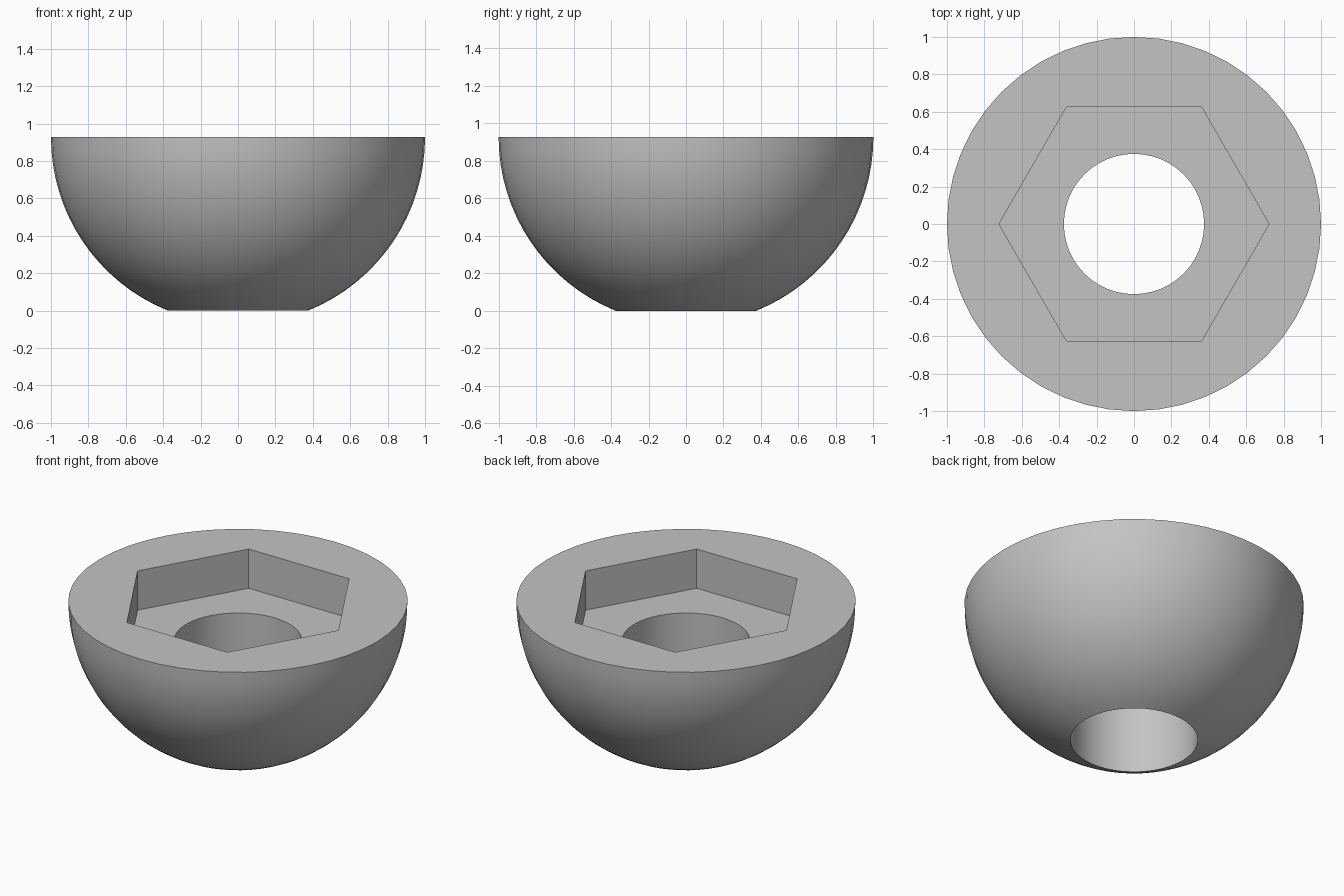
import bpy, bmesh, math

if "Cube" in bpy.data.objects:
    bpy.data.objects.remove(bpy.data.objects["Cube"])

SEGS = 48            # divisible by 6 so hexagon corners land on segments
HOLE_R = 0.375
TOP_Z = math.sqrt(1 - HOLE_R ** 2)   # sphere centre height, 0.927
FLOOR_Z = TOP_Z - 0.255
HEX_R = 0.722

grey = bpy.data.materials.new("light grey")
grey.diffuse_color = (0.55, 0.55, 0.55, 1)
grey.use_nodes = True
grey.node_tree.nodes["Principled BSDF"].inputs["Base Color"].default_value = grey.diffuse_color


def circle(r):
    return lambda a: r


def hexagon(a):
    # distance from centre to the hexagon edge at angle a
    return HEX_R * math.cos(math.pi / 6) / math.cos(a % (math.pi / 3) - math.pi / 6)


# Rings from the bottom of the bore, up the bowl, over the rim, into the pocket
start = math.acos(HOLE_R)
steps = 16
rings = []
for i in range(steps + 1):
    t = start * (1 - i / steps)
    rings.append((circle(math.cos(t)), TOP_Z - math.sin(t)))
rings += [(hexagon, TOP_Z), (hexagon, FLOOR_Z), (circle(HOLE_R), FLOOR_Z)]

bm = bmesh.new()
verts = []
for radius, z in rings:
    row = []
    for k in range(SEGS):
        a = 2 * math.pi * k / SEGS
        r = radius(a)
        row.append(bm.verts.new((r * math.cos(a), r * math.sin(a), z)))
    verts.append(row)

# Join each ring to the next; the last joins back to the first as the bore wall
for i, row in enumerate(verts):
    nxt = verts[(i + 1) % len(verts)]
    for k in range(SEGS):
        j = (k + 1) % SEGS
        bm.faces.new((row[k], row[j], nxt[j], nxt[k]))
bmesh.ops.recalc_face_normals(bm, faces=bm.faces)

mesh = bpy.data.meshes.new("domed_nut_seat")
bm.to_mesh(mesh)
bm.free()
mesh.materials.append(grey)
seat = bpy.data.objects.new("domed_nut_seat", mesh)
bpy.context.collection.objects.link(seat)

# Smooth the dome and bore, keep the rim and pocket edges sharp
bpy.context.view_layer.objects.active = seat
seat.select_set(True)
bpy.ops.object.shade_smooth_by_angle(angle=math.radians(30))
